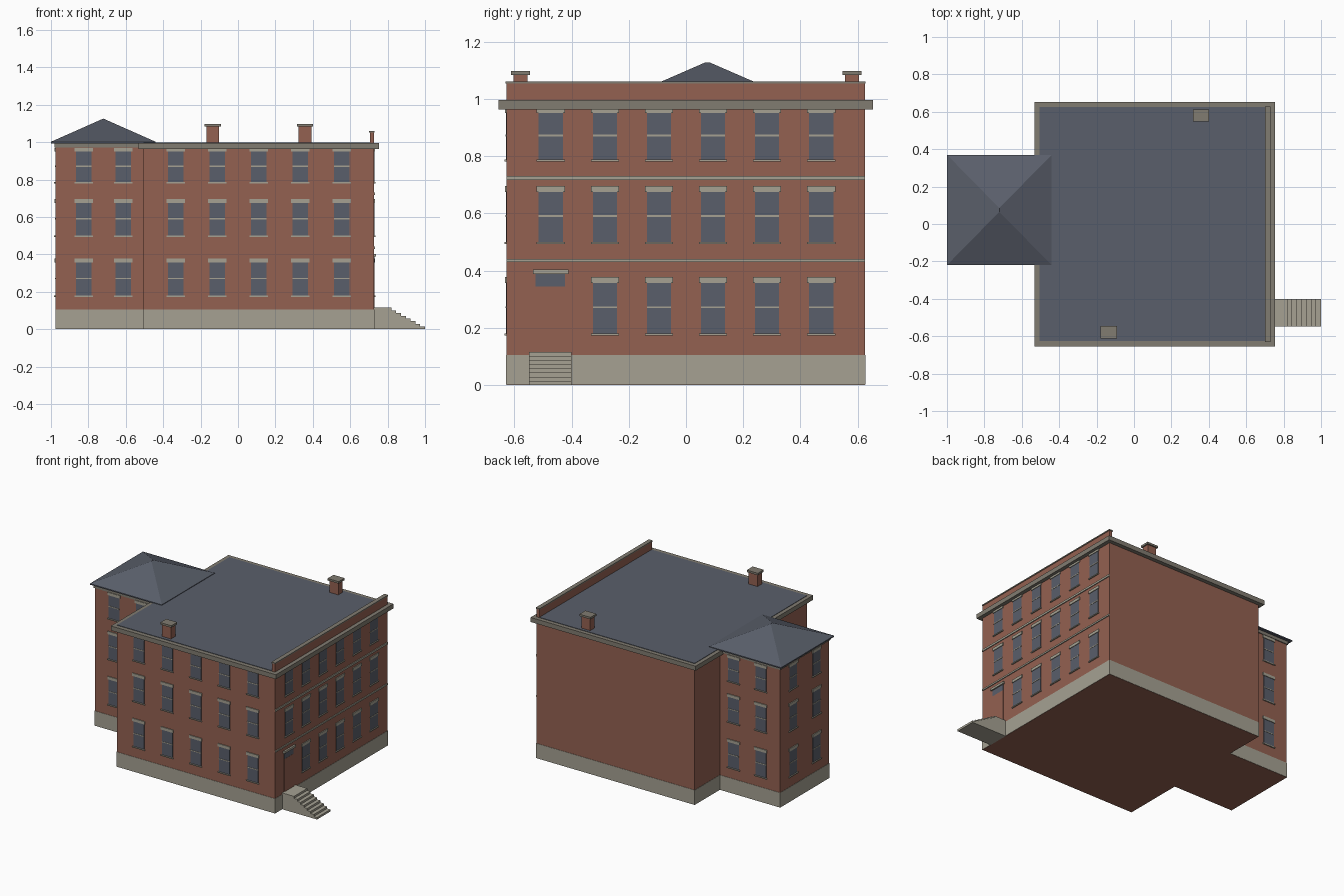
import bpy, bmesh
from mathutils import Vector

cube = bpy.data.objects.get("Cube")
if cube:
    bpy.data.objects.remove(cube, do_unlink=True)


def material(name, rgb):
    mat = bpy.data.materials.new(name)
    mat.use_nodes = True
    colour = [(c / 255) ** 2.2 for c in rgb] + [1.0]
    mat.diffuse_color = colour
    mat.node_tree.nodes["Principled BSDF"].inputs["Base Color"].default_value = colour
    return mat


BRICK = material("red brick", (146, 97, 82))
STONE = material("pale stone", (164, 160, 145))
TRIM = material("dark stone", (128, 123, 112))
SLATE = material("blue slate", (90, 95, 106))


def finish(name, bm, mat):
    bmesh.ops.recalc_face_normals(bm, faces=bm.faces)
    mesh = bpy.data.meshes.new(name)
    bm.to_mesh(mesh)
    bm.free()
    mesh.materials.append(mat)
    obj = bpy.data.objects.new(name, mesh)
    bpy.context.collection.objects.link(obj)
    return obj


def boxes(name, mat, *bounds):
    """One object made of boxes, each given as x, y and z ranges."""
    bm = bmesh.new()
    for ranges in bounds:
        lo, hi = (Vector(v) for v in zip(*ranges))
        cube = bmesh.ops.create_cube(bm, size=1)
        for v in cube["verts"]:
            v.co = (lo + hi) / 2 + v.co * (hi - lo)
    return finish(name, bm, mat)


def wall_box(axis, sign, plane, u, z, depth):
    """A box lying on a wall whose outward normal is sign * axis."""
    across = sorted((plane - sign * 0.005, plane + sign * depth))
    return (across, u, z) if axis == "x" else (u, across, z)


FLOORS = ((0.18, 0.357), (0.50, 0.675), (0.787, 0.95))


def windows(name, axis, sign, plane, columns, skip=None):
    glass, stone = [], []
    for floor, (low, high) in enumerate(FLOORS):
        for col, c in enumerate(columns):
            if (floor, col) == skip:
                continue
            pane, wide = (c - 0.042, c + 0.042), (c - 0.049, c + 0.049)
            mid = (low + high) / 2 + 0.003
            glass.append(wall_box(axis, sign, plane, pane, (low, high), 0.002))
            stone.append(wall_box(axis, sign, plane, wide, (high, high + 0.02), 0.006))
            stone.append(wall_box(axis, sign, plane, pane, (mid - 0.003, mid + 0.003), 0.004))
            stone.append(wall_box(axis, sign, plane, wide, (low - 0.007, low), 0.008))
    boxes(name + "_glass", SLATE, *glass)
    boxes(name + "_lintels_and_sills", STONE, *stone)


# Brick walls of the main block and the side wing
MAIN_X, MAIN_Y = (-0.505, 0.727), (-0.627, 0.625)
WING_X, WING_Y = (-0.975, -0.5), (-0.2, 0.345)
boxes("main_walls", BRICK, (MAIN_X, MAIN_Y, (0, 0.97)))
boxes("wing_walls", BRICK, (WING_X, WING_Y, (0, 0.995)))


def grow(r, d):
    return (r[0] - d, r[1] + d)


# Stone plinths
boxes("main_plinth", STONE, (grow(MAIN_X, 0.002), grow(MAIN_Y, 0.002), (0.001, 0.105)))
boxes("wing_plinth", STONE, (grow(WING_X, 0.002), grow(WING_Y, 0.002), (0.001, 0.105)))

# Cornice and flat roof of the main block
boxes("cornice", TRIM, (grow(MAIN_X, 0.027), grow(MAIN_Y, 0.028), (0.963, 0.995)))
boxes("flat_roof", SLATE, ((-0.505, 0.705), (-0.625, 0.625), (0.98, 0.998)))

# Parapet along the entrance side
boxes("parapet", BRICK, ((0.705, 0.727), (-0.627, 0.625), (0.99, 1.055)))
boxes("parapet_cap", TRIM, ((0.701, 0.731), (-0.63, 0.628), (1.053, 1.061)))

# Wing fascia and hipped roof
boxes("wing_fascia", TRIM, (grow(WING_X, 0.006), grow(WING_Y, 0.006), (0.972, 0.994)))
bm = bmesh.new()
eaves = [bm.verts.new(p) for p in
         ((-1, -0.22, 0.994), (-0.44, -0.22, 0.994), (-0.44, 0.37, 0.994), (-1, 0.37, 0.994))]
rim = [bm.verts.new(v.co + Vector((0, 0, 0.008))) for v in eaves]
south, north = (bm.verts.new((-0.72, y, 1.126)) for y in (0.065, 0.085))
bm.faces.new(eaves)
for i in range(4):
    j = (i + 1) % 4
    bm.faces.new((eaves[i], eaves[j], rim[j], rim[i]))
bm.faces.new((rim[0], rim[1], south))
bm.faces.new((rim[1], rim[2], north, south))
bm.faces.new((rim[2], rim[3], north))
bm.faces.new((rim[3], rim[0], south, north))
finish("wing_roof", bm, SLATE)

# Chimneys with caps
for label, cx, cy in (("front", -0.135, -0.578), ("back", 0.358, 0.58)):
    boxes(label + "_chimney", BRICK,
          ((cx - 0.034, cx + 0.034), (cy - 0.024, cy + 0.024), (0.98, 1.085)))
    boxes(label + "_chimney_cap", TRIM,
          ((cx - 0.043, cx + 0.043), (cy - 0.033, cy + 0.033), (1.083, 1.097)))

# Windows on every glazed wall
windows("front", "y", -1, MAIN_Y[0], [0.111 + 0.222 * i for i in range(-2, 3)])
windows("entrance_side", "x", 1, MAIN_X[1],
        [0.189 * (i - 2.5) for i in range(6)], skip=(0, 0))
windows("wing_front", "y", -1, WING_Y[0], (-0.825, -0.613))
windows("wing_back", "y", 1, WING_Y[1], (-0.825, -0.613))
windows("wing_side", "x", -1, WING_X[0], (-0.06, 0.2))

# Belt courses on the entrance side
boxes("belt_courses", STONE,
      *(wall_box("x", 1, MAIN_X[1], MAIN_Y, z, 0.006)
        for z in ((0.43, 0.441), (0.717, 0.731))))

# Door with transom light and hood
boxes("door", BRICK, wall_box("x", 1, MAIN_X[1], (-0.525, -0.423), (0.11, 0.345), 0.004))
boxes("door_transom", SLATE, wall_box("x", 1, MAIN_X[1], (-0.525, -0.423), (0.345, 0.388), 0.003))
boxes("door_hood", STONE, wall_box("x", 1, MAIN_X[1], (-0.535, -0.41), (0.388, 0.403), 0.012))

# Entrance steps extruded from a stepped profile
STEPS, TOP, LANDING = 8, 0.115, 0.82
tread, rise = (1 - LANDING) / (STEPS - 1), TOP / STEPS
profile = [(0.72, 0), (0.72, TOP), (LANDING, TOP)]
for i in range(1, STEPS):
    x, z = LANDING + tread * i, TOP - rise * i
    profile += [(x - tread, z), (x, z)]
profile.append((1, 0))
bm = bmesh.new()
side = bm.faces.new([bm.verts.new((x, -0.548, z)) for x, z in profile])
out = bmesh.ops.extrude_face_region(bm, geom=[side])
bmesh.ops.translate(bm, vec=(0, 0.148, 0),
                    verts=[g for g in out["geom"] if isinstance(g, bmesh.types.BMVert)])
finish("entrance_steps", bm, STONE)
